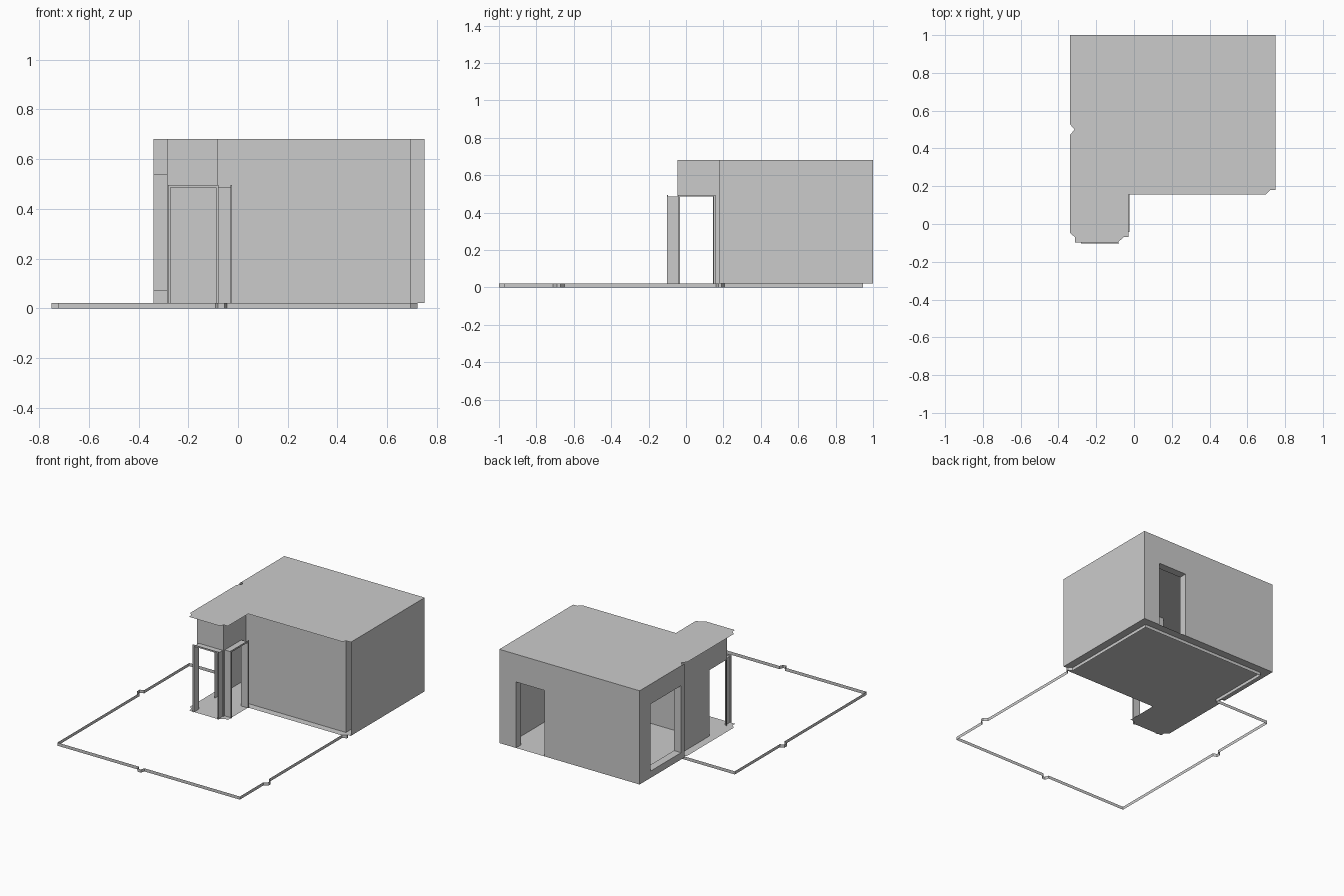
import bpy, bmesh
from mathutils import Vector

if "Cube" in bpy.data.objects:
    bpy.data.objects.remove(bpy.data.objects["Cube"])

Z0, Z1 = 0.022, 0.68          # floor and roof heights


def make(name, polys):
    """Object from a list of polygons, welded together."""
    bm = bmesh.new()
    for p in polys:
        bm.faces.new([bm.verts.new(v) for v in p])
    bmesh.ops.remove_doubles(bm, verts=bm.verts, dist=1e-5)
    me = bpy.data.meshes.new(name)
    bm.to_mesh(me)
    bm.free()
    ob = bpy.data.objects.new(name, me)
    bpy.context.collection.objects.link(ob)
    return ob


def wall(name, a, b, hole=None):
    """Vertical sheet from a to b; hole = (start, end, bottom, top) along the wall."""
    a, b = Vector(a), Vector(b)
    length = (b - a).length

    def quad(s0, s1, z0, z1):
        p, q = a.lerp(b, s0 / length), a.lerp(b, s1 / length)
        return [(*p, z0), (*q, z0), (*q, z1), (*p, z1)]

    if not hole:
        return make(name, [quad(0, length, Z0, Z1)])
    s0, s1, h0, h1 = hole
    parts = [(0, s0, Z0, Z1), (s1, length, Z0, Z1), (s0, s1, h1, Z1)]
    if h0 > Z0:
        parts.append((s0, s1, Z0, h0))
    return make(name, [quad(*p) for p in parts])


def reveal(name, a, b, depth, z0, z1, sill=False):
    """Jambs and head lining an opening a-b, going outward by depth."""
    a, b, d = Vector(a), Vector(b), Vector(depth)
    A, B = a + d, b + d
    polys = [[(*a, z0), (*A, z0), (*A, z1), (*a, z1)],
             [(*B, z0), (*b, z0), (*b, z1), (*B, z1)],
             [(*a, z1), (*A, z1), (*B, z1), (*b, z1)]]
    if sill:
        polys.append([(*a, z0), (*b, z0), (*B, z0), (*A, z0)])
    return make(name, polys)


def trim(name, a, b, z1, w=0.01, t=0.005):
    """Thin three-sided door frame from a to b."""
    a, b = Vector(a), Vector(b)
    u = (b - a).normalized()
    n = Vector((-u.y, u.x)) * t / 2
    outer = [(a, Z0), (a, z1), (b, z1), (b, Z0)]
    inner = [(a + u * w, Z0), (a + u * w, z1 - w), (b - u * w, z1 - w), (b - u * w, Z0)]
    polys = []
    for i in range(3):
        ring = [outer[i], outer[i + 1], inner[i + 1], inner[i]]
        front = [(*(p + n), z) for p, z in ring]
        back = [(*(p - n), z) for p, z in ring]
        polys += [front, back[::-1]]
        for j, k in ((0, 1), (2, 3)):
            polys.append([front[j], back[j], back[k], front[k]])
    return make(name, polys)


# Floor and roof sheets share one notched outline
outline = [(-0.34, 1), (-0.34, 0.53), (-0.315, 0.5), (-0.34, 0.47), (-0.34, -0.045),
           (-0.313, -0.07), (-0.313, -0.097), (-0.085, -0.097), (-0.055, -0.07),
           (-0.03, -0.07), (-0.03, 0.155), (0.695, 0.155), (0.72, 0.18),
           (0.75, 0.18), (0.75, 1)]
for name, z in (("floor", Z0), ("roof", Z1)):
    make(name, [[(x, y, z) for x, y in outline]])

# Outer walls
wall("outer_wall_right", (0.75, 0.18), (0.75, 1))
wall("outer_wall_back", (0.75, 1), (-0.34, 1), (0.13, 0.35, Z0, 0.485))
wall("outer_wall_left", (-0.34, 1), (-0.34, 0.5), (0.12, 0.46, 0.07, 0.54))

# Inner walls
L, R, B, F = -0.285, 0.695, 0.945, 0.205
VX, VY = -0.08, -0.045
wall("inner_wall_right", (R, F), (R, B))
wall("inner_wall_back", (R, B), (L, B), (0.075, 0.295, Z0, 0.485))
wall("inner_wall_left_rear", (L, B), (L, 0.5), (0.065, 0.405, 0.07, 0.54))
wall("inner_wall_left_front", (L, 0.5), (L, VY), (0.355, 0.535, Z0, 0.485))
wall("inner_wall_porch_front", (L, VY), (VX, VY), (0.012, 0.198, Z0, 0.485))
wall("inner_wall_porch_side", (VX, VY), (VX, F), (0.012, 0.195, Z0, 0.485))
wall("inner_wall_front", (VX, F), (R, F))

# Opening linings
reveal("back_door_lining", (0.62, B), (0.40, B), (0, 0.055), Z0, 0.485)
reveal("window_lining", (L, 0.88), (L, 0.54), (-0.055, 0), 0.07, 0.54, True)
reveal("front_door_lining", (-0.273, VY), (-0.087, VY), (0, -0.055), Z0, 0.485)
reveal("side_door_lining", (VX, -0.033), (VX, 0.15), (0.055, 0), Z0, 0.485)

# Door frames
trim("front_door_frame", (-0.281, -0.1), (-0.079, -0.1), 0.495)
trim("side_door_frame", (-0.027, -0.043), (-0.027, 0.158), 0.495)

# Low boundary ribbon around yard and building, with small pointed bumps
W = 0.028
path = [(L, B), (L, 0.49), (-0.722, 0.49),
        (-0.722, -0.01), (-0.722 - W, -0.02), (-0.722 - W, -0.05), (-0.722, -0.06),
        (-0.722, -0.972),
        (-0.09, -0.972), (-0.08, -1), (-0.055, -1), (-0.045, -0.972),
        (R, -0.972),
        (R, -0.71), (R + W, -0.69), (R + W, -0.67), (R, -0.65),
        (R, 0.16), (R + W, 0.175), (R + W, 0.19), (R, 0.205),
        (R, B)]
make("boundary_kerb", [[(*p, 0), (*q, 0), (*q, Z0), (*p, Z0)]
                       for p, q in zip(path, path[1:] + path[:1])])
